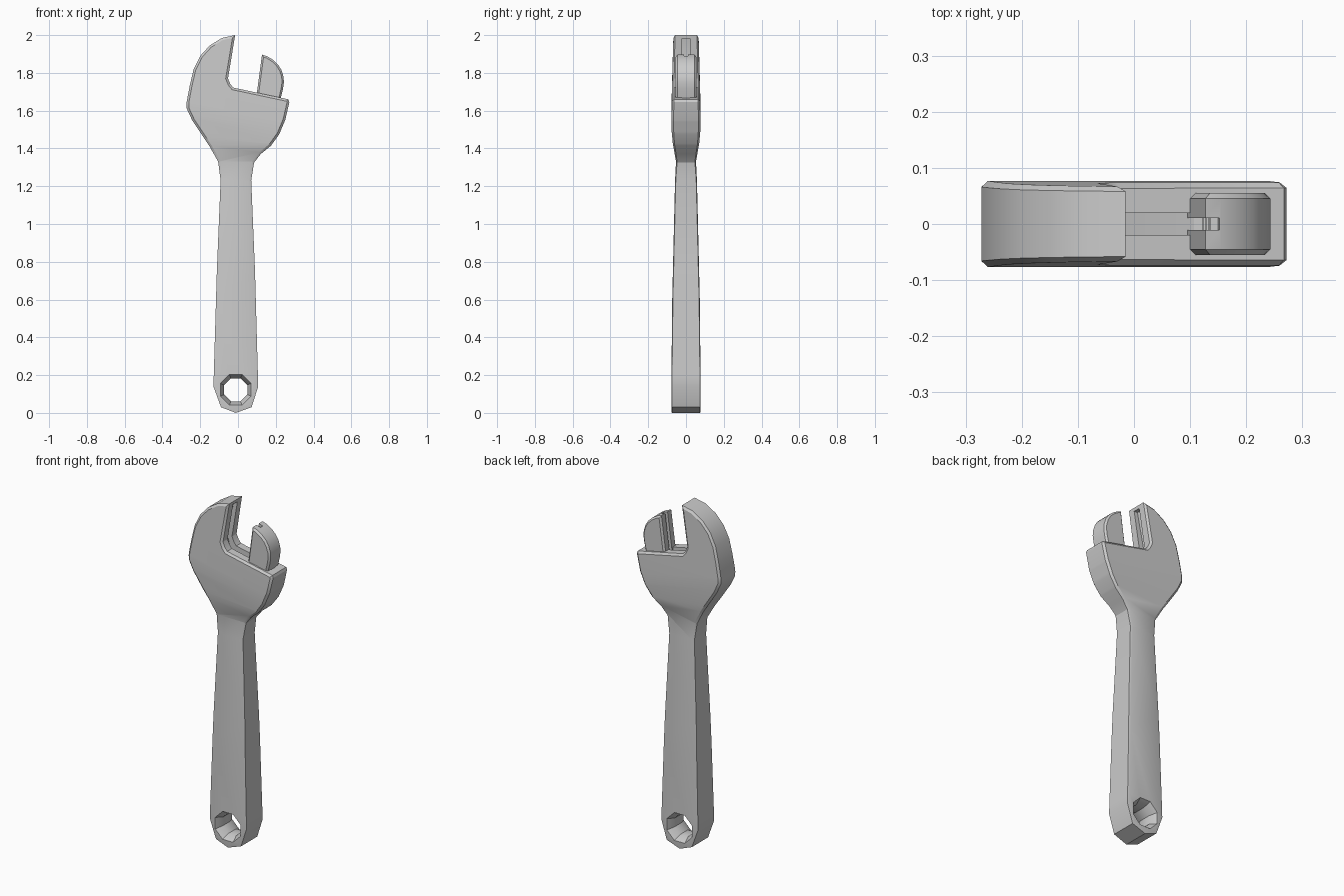
import bpy, bmesh, math
from mathutils import Vector

if "Cube" in bpy.data.objects:
    bpy.data.objects.remove(bpy.data.objects["Cube"])


def finish(name, bm):
    bmesh.ops.recalc_face_normals(bm, faces=bm.faces)
    mesh = bpy.data.meshes.new(name)
    bm.to_mesh(mesh)
    bm.free()
    ob = bpy.data.objects.new(name, mesh)
    bpy.context.collection.objects.link(ob)
    return ob


def plate(name, outline, stations, inset):
    """Outline in x/z given a varying half thickness and chamfered rims.
    Each station is (z, tilt, half thickness, chamfer depth)."""
    bm = bmesh.new()
    front = bm.faces.new([bm.verts.new((x, -1, z)) for x, z in outline])
    ext = bmesh.ops.extrude_face_region(bm, geom=[front], use_keep_orig=True)
    back = [f for f in ext["geom"] if isinstance(f, bmesh.types.BMFace)][0]
    for v in back.verts:
        v.co.y = 1
    bmesh.ops.recalc_face_normals(bm, faces=bm.faces)
    if inset:
        for cap in (front, back):
            bmesh.ops.inset_region(bm, faces=[cap], thickness=inset, use_even_offset=True)
            for v in cap.verts:
                v.co.y *= 2
    for z, k, _, _ in stations[1:-1]:
        bmesh.ops.bisect_plane(bm, geom=bm.verts[:] + bm.edges[:] + bm.faces[:],
                               plane_co=(0, 0, z), plane_no=(k, 0, 1), dist=1e-5)
    for v in bm.verts:
        d = [v.co.z + k * v.co.x - z for z, k, _, _ in stations]
        i = max([j for j in range(len(d) - 1) if d[j] >= 0], default=0)
        f = min(max(d[i] / (d[i] - d[i + 1]), 0), 1)
        t = stations[i][2] * (1 - f) + stations[i + 1][2] * f
        b = stations[i][3] * (1 - f) + stations[i + 1][3] * f
        if inset:
            t -= b * (2 - abs(v.co.y))
        v.co.y = math.copysign(t, v.co.y)
    return finish(name, bm)


def cut(target, cutter):
    m = target.modifiers.new("cut", "BOOLEAN")
    m.operation = "DIFFERENCE"
    m.solver = "EXACT"
    m.object = cutter
    bpy.context.view_layer.objects.active = target
    bpy.ops.object.modifier_apply(modifier=m.name)
    bpy.data.objects.remove(cutter)


def flat(half):
    return [(0, 0, half, 0.01), (3, 0, half, 0.01)]


# Handle, head and fixed jaw as one forged body
outline = [(-.015, 2.0), (-.085, 1.985), (-.15, 1.945), (-.20, 1.89), (-.235, 1.82),
           (-.255, 1.735), (-.272, 1.645), (-.272, 1.612), (-.243, 1.55), (-.20, 1.485),
           (-.15, 1.41), (-.105, 1.33), (-.092, 1.23), (-.112, .75), (-.13, .14),
           (-.09, .03), (-.012, 0), (.072, .03), (.107, .14), (.09, .75), (.07, 1.23),
           (.085, 1.325), (.12, 1.37), (.175, 1.415), (.218, 1.475), (.25, 1.55),
           (.272, 1.645), (.267, 1.66), (-.025, 1.722), (-.04, 1.74), (-.053, 1.77)]
stations = [(-.01, 0, .077, .002), (.2, 0, .077, .003), (.6, 0, .073, .004),
            (1.23, 0, .058, .004), (1.33, 0, .053, .006), (1.44, .08, .070, .009),
            (1.53, .18, .076, .011), (1.585, .18, .077, .011), (1.7, .18, .074, .01),
            (2.05, .18, .065, .008)]
body = plate("wrench_body", outline, stations, .012)

# Hanging hole, countersunk from both faces
bm = bmesh.new()
rings = []
for y, r in ((-.1, .1), (-.035, .066), (.035, .066), (.1, .1)):
    rings.append([bm.verts.new((-.012 + r * math.cos((i + .5) * math.pi / 4), y,
                                .122 + r * math.sin((i + .5) * math.pi / 4)))
                  for i in range(8)])
for a, b in zip(rings, rings[1:]):
    for i in range(8):
        bm.faces.new((a[i], a[(i + 1) % 8], b[(i + 1) % 8], b[i]))
bm.faces.new(rings[0])
bm.faces.new(rings[-1])
cut(body, finish("hole_cutter", bm))

# Guide groove down the fixed jaw and along the mouth floor
groove = [(.03, 1.982), (-.04, 1.982), (-.083, 1.775), (-.065, 1.705), (-.04, 1.69),
          (.23, 1.635), (.23, 1.75), (.0, 1.77)]
cut(body, plate("groove_cutter", groove, flat(.02), 0))

# Sliding jaw with a slot in its gripping face
slider = [(.127, 1.897), (.155, 1.888), (.187, 1.868), (.213, 1.843), (.23, 1.815),
          (.241, 1.78), (.243, 1.75), (.238, 1.715), (.225, 1.66), (.215, 1.62), (.09, 1.62)]
jaw = plate("sliding_jaw", slider, flat(.055), .01)
slot = [(.08, 1.92), (.08, 1.66), (.13, 1.66), (.155, 1.92)]
cut(jaw, plate("slot_cutter", slot, flat(.011), 0))

# Small teeth inside the slot
bm = bmesh.new()
base = Vector((.134, 0, 1.70))
run = Vector((.015, 0, .155))
for i in range(7):
    cube = bmesh.ops.create_cube(bm, size=1)
    for v in cube["verts"]:
        v.co = base + run * (i / 6) + Vector((v.co.x * .025, v.co.y * .022, v.co.z * .011))
finish("slot_teeth", bm)

# Soft shading with crisp edges
for ob in (body, jaw):
    bpy.ops.object.select_all(action="DESELECT")
    ob.select_set(True)
    bpy.context.view_layer.objects.active = ob
    bpy.ops.object.shade_smooth_by_angle(angle=math.radians(28))
